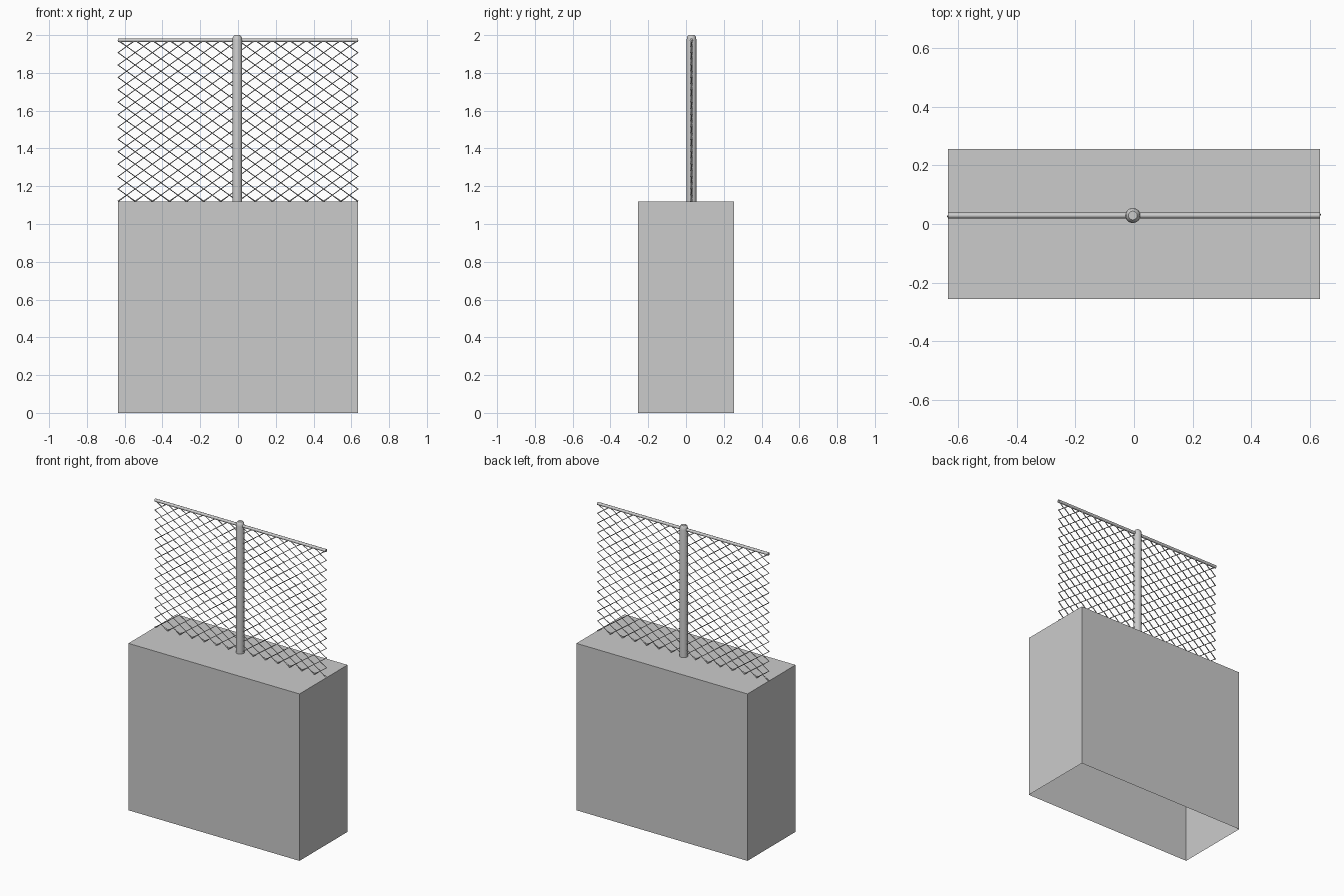
import bpy, bmesh, math

if "Cube" in bpy.data.objects:
    bpy.data.objects.remove(bpy.data.objects["Cube"])

W, D, H = 1.27, 0.51, 1.12      # block size
FY = 0.029                      # fence line in y
RAIL_Z = 1.973


def finish(name, bm, smooth=False):
    me = bpy.data.meshes.new(name)
    bmesh.ops.recalc_face_normals(bm, faces=bm.faces)
    bm.to_mesh(me)
    bm.free()
    ob = bpy.data.objects.new(name, me)
    bpy.context.collection.objects.link(ob)
    if smooth:
        bpy.context.view_layer.objects.active = ob
        ob.select_set(True)
        bpy.ops.object.shade_smooth_by_angle(angle=math.radians(35))
        ob.select_set(False)
    return ob


# Concrete block, open underneath
bm = bmesh.new()
bmesh.ops.create_cube(bm, size=1)
for v in bm.verts:
    v.co = (v.co.x * W, v.co.y * D, (v.co.z + 0.5) * H)
bottom = [f for f in bm.faces if f.calc_center_median().z < 0.01]
bmesh.ops.delete(bm, geom=bottom, context='FACES_ONLY')
finish("concrete_block", bm)

# Post with a rounded cap, stacked rings
bm = bmesh.new()
N = 16
rings = []
for r, z in [(0.026, H), (0.026, 1.975), (0.023, 1.991), (0.015, 2.0)]:
    rings.append([bm.verts.new((-0.004 + r * math.cos(2 * math.pi * i / N),
                                FY + r * math.sin(2 * math.pi * i / N), z))
                  for i in range(N)])
for a, b in zip(rings, rings[1:]):
    for i in range(N):
        j = (i + 1) % N
        bm.faces.new((a[i], a[j], b[j], b[i]))
bm.faces.new(rings[-1])
finish("post", bm, True)


def wires(name, paths, radius, res):
    cu = bpy.data.curves.new(name, 'CURVE')
    cu.dimensions = '3D'
    cu.bevel_depth = radius
    cu.bevel_resolution = res
    cu.use_fill_caps = True
    for pts in paths:
        sp = cu.splines.new('POLY')
        sp.points.add(len(pts) - 1)
        for p, co in zip(sp.points, pts):
            p.co = (*co, 1)
    ob = bpy.data.objects.new(name, cu)
    bpy.context.collection.objects.link(ob)
    bpy.context.view_layer.objects.active = ob
    ob.select_set(True)
    bpy.ops.object.convert(target='MESH')
    bpy.context.object.name = name
    bpy.ops.object.shade_smooth_by_angle(angle=math.radians(50))
    bpy.context.object.select_set(False)


# Top rail
wires("top_rail", [[(-W / 2, FY, RAIL_Z), (W / 2, FY, RAIL_Z)]], 0.010, 2)

# Chain-link mesh: interlocking vertical zigzag strands
STRANDS, STEPS = 28, 26
dx, dz = W / STRANDS, (RAIL_Z - H) / STEPS
paths = []
for k in range(STRANDS):
    x0 = -W / 2 + k * dx
    paths.append([(x0 + dx * ((s + k) % 2),
                   FY + (0.003 if (s + k) % 2 else -0.003),
                   H + s * dz) for s in range(STEPS + 1)])
wires("chain_link_mesh", paths, 0.004, 0)
